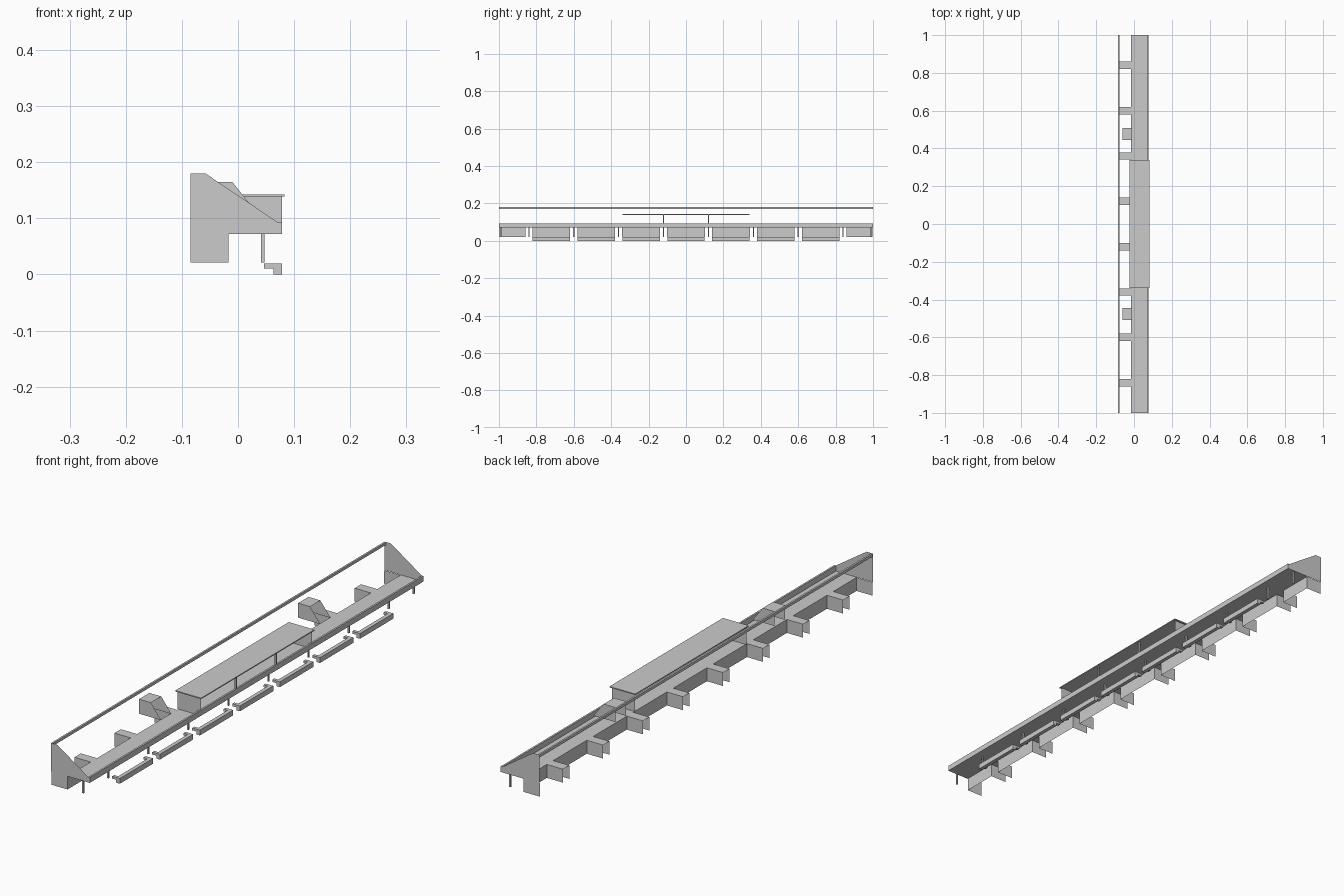
import bpy

if "Cube" in bpy.data.objects:
    bpy.data.objects.remove(bpy.data.objects["Cube"])

def make(name, verts, faces):
    me = bpy.data.meshes.new(name)
    me.from_pydata(verts, [], faces)
    ob = bpy.data.objects.new(name, me)
    bpy.context.collection.objects.link(ob)
    return ob

def box(name, x0, x1, y0, y1, z0, z1):
    v = [(x, y, z) for x in (x0, x1) for y in (y0, y1) for z in (z0, z1)]
    return make(name, v, [(0, 1, 3, 2), (4, 6, 7, 5), (0, 4, 5, 1),
                          (2, 3, 7, 6), (0, 2, 6, 4), (1, 5, 7, 3)])

def side_sheet(name, profile, y):
    """Thin sheet in the xz plane at a given y."""
    return make(name, [(x, y, z) for x, z in profile], [tuple(range(len(profile)))])

def flat(name, x0, x1, y0, y1, z):
    return make(name, [(x0, y0, z), (x1, y0, z), (x1, y1, z), (x0, y1, z)], [(0, 1, 2, 3)])

def wall(name, x, y0, y1, z0, z1):
    return make(name, [(x, y0, z0), (x, y1, z0), (x, y1, z1), (x, y0, z1)], [(0, 1, 2, 3)])

BACK, MID, FRONT = -0.085, -0.017, 0.078
LOW, DECK, LIP = 0.021, 0.072, 0.093
tab_y = [-0.84 + 0.24 * i for i in range(8)]
tab_half = 0.019

# Deck, front lip and back rail
flat("deck", MID, FRONT, -1, 1, DECK)
box("front_lip", 0.071, FRONT, -1, 1, DECK, LIP)
box("back_rail", BACK, BACK + 0.007, -1, 1, 0.17, 0.18)

# Sloped end panels and the short panels below them
for s in (-1, 1):
    side_sheet("end_panel", [(BACK, DECK), (0.071, DECK), (0.071, LIP),
                             (-0.058, 0.18), (BACK, 0.18)], s)
    side_sheet("end_skirt", [(BACK, LOW), (MID, LOW), (MID, DECK), (BACK, DECK)], s * 0.998)

# Back tabs: open ended, with a top and two sides
for y in tab_y:
    flat("tab_top", BACK, MID, y - tab_half, y + tab_half, DECK)
    for s in (-1, 1):
        side_sheet("tab_side", [(BACK, LOW), (MID, LOW), (MID, DECK), (BACK, DECK)],
                   y + s * tab_half)

# Knee walls between the tabs
edges = [-0.998 - tab_half] + tab_y + [0.998 + tab_half]
for a, b in zip(edges, edges[1:]):
    wall("knee_wall", MID, a + tab_half, b - tab_half, LOW, DECK)

# Hanging posts under the deck
for y in [-0.99] + tab_y + [0.99]:
    box("hanging_post", 0.041, 0.047, y - 0.003, y + 0.003, LOW, DECK)

# U-shaped foot rests
for i in range(7):
    y = -0.72 + 0.24 * i
    box("foot_bar", 0.063, FRONT, y - 0.1, y + 0.1, 0, 0.02)
    for s in (-1, 1):
        yc = y + s * 0.094
        box("foot_arm", 0.046, 0.063, yc - 0.006, yc + 0.006, 0.011, 0.02)

# Central open-fronted counter with lid and slim posts
box("counter_lid", -0.025, 0.083, -0.34, 0.34, 0.139, 0.143)
for s in (-1, 1):
    side_sheet("counter_side", [(-0.02, DECK), (FRONT, DECK), (FRONT, 0.139), (-0.02, 0.139)],
               s * 0.333)
    box("counter_post", 0.072, FRONT, s * 0.12 - 0.003, s * 0.12 + 0.003, LIP, 0.139)

# Two hoods with slanted sides
for c in (-0.477, 0.477):
    flat("hood_top", -0.06, -0.01, c - 0.031, c + 0.031, 0.165)
    for s in (-1, 1):
        side_sheet("hood_side", [(-0.06, 0.11), (0.033, 0.11), (-0.01, 0.165), (-0.06, 0.165)],
                   c + s * 0.031)
